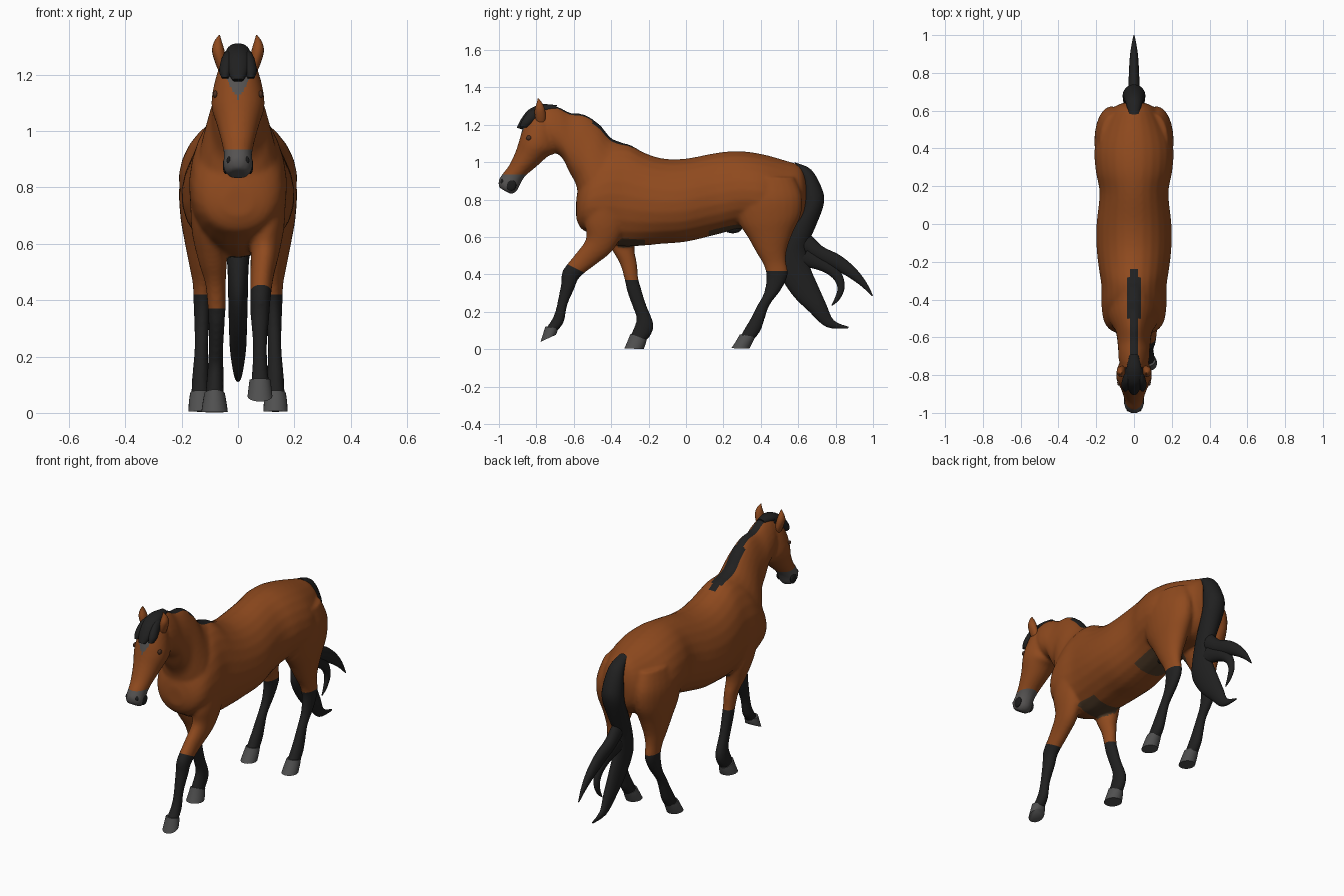
import bpy, bmesh, math
from mathutils import Vector


def material(name, rgb):
    m = bpy.data.materials.new(name)
    m.diffuse_color = (*rgb, 1)
    return m


COAT = material("bay coat", (0.275, 0.068, 0.013))
BLACK = material("black hair", (0.0145, 0.0145, 0.0145))
GREY = material("grey muzzle and star", (0.09, 0.085, 0.083))
HORN = material("hoof grey", (0.08, 0.08, 0.08))
SKIN = material("dark skin", (0.08, 0.045, 0.022))
EYE = material("eye brown", (0.075, 0.03, 0.015))
NOSTRIL = material("nostril dark", (0.012, 0.012, 0.012))


def smooth_path(sections, steps):
    """Catmull-Rom interpolation of section tuples."""
    out = []
    n = len(sections)
    for i in range(n - 1):
        p = [sections[max(0, min(n - 1, i + k))] for k in (-1, 0, 1, 2)]
        for s in range(steps):
            t = s / steps
            out.append([0.5 * (2 * b + (c - a) * t + (2 * a - 5 * b + 4 * c - d) * t * t
                               + (3 * b - a - 3 * c + d) * t ** 3) for a, b, c, d in zip(*p)])
    return out + [list(sections[-1])]


def loft(bm, sections, side=1, egg=0.0, steps=4, n=24):
    """Oval rings: (front y, z, back y, z, half width, centre x)."""
    rings = []
    for ay, az, by, bz, w, cx in smooth_path(sections, steps):
        ring = []
        for k in range(n):
            t = math.tau * k / n
            c = math.cos(t)
            x = cx + max(w, 0.001) * math.sin(t) * (1 - egg * c)
            ring.append(bm.verts.new((side * x, (ay + by) / 2 + (ay - by) / 2 * c,
                                      (az + bz) / 2 + (az - bz) / 2 * c)))
        rings.append(ring)
    faces = [bm.faces.new(rings[0]), bm.faces.new(rings[-1])]
    for r, q in zip(rings, rings[1:]):
        faces += [bm.faces.new((r[k], r[(k + 1) % n], q[(k + 1) % n], q[k])) for k in range(n)]
    bmesh.ops.recalc_face_normals(bm, faces=faces)


def add_object(name, bm, mats, angle=60):
    me = bpy.data.meshes.new(name)
    bm.to_mesh(me)
    bm.free()
    for m in mats:
        me.materials.append(m)
    ob = bpy.data.objects.new(name, me)
    bpy.context.collection.objects.link(ob)
    bpy.ops.object.select_all(action='DESELECT')
    ob.select_set(True)
    bpy.context.view_layer.objects.active = ob
    bpy.ops.object.shade_smooth_by_angle(angle=math.radians(angle))
    return ob


def loft_object(name, sections, mat, side=1, **kw):
    bm = bmesh.new()
    loft(bm, sections, side, **kw)
    return add_object(name, bm, [mat])


def ellipsoid(name, centre, radii, mat):
    bm = bmesh.new()
    bmesh.ops.create_uvsphere(bm, u_segments=16, v_segments=10, radius=1)
    for v in bm.verts:
        v.co = Vector(centre) + Vector(a * b for a, b in zip(v.co, radii))
    return add_object(name, bm, [mat])


# Trunk, neck and head profiles
TRUNK = [(.64, .92, .645, .80, .05, 0), (.61, .98, .62, .70, .11, 0), (.53, 1.01, .54, .64, .165, 0),
         (.40, 1.045, .42, .64, .207, 0), (.28, 1.06, .29, .645, .203, 0), (.16, 1.05, .17, .615, .182, 0),
         (0, 1.02, 0, .575, .198, 0), (-.12, 1.02, -.12, .565, .198, 0), (-.22, 1.05, -.22, .555, .188, 0),
         (-.32, 1.10, -.34, .55, .172, 0), (-.42, 1.08, -.44, .575, .172, 0), (-.52, .98, -.52, .62, .157, 0),
         (-.57, .88, -.565, .65, .115, 0), (-.587, .80, -.587, .70, .05, 0)]
NECK = [(-.24, 1.04, -.40, .70, .12, 0), (-.33, 1.10, -.48, .70, .14, 0), (-.40, 1.13, -.55, .74, .135, 0),
        (-.46, 1.20, -.575, .81, .115, 0), (-.54, 1.255, -.588, .88, .094, 0), (-.62, 1.265, -.625, .95, .086, 0),
        (-.68, 1.295, -.66, 1.02, .082, 0), (-.74, 1.305, -.71, 1.06, .078, 0), (-.78, 1.29, -.76, 1.10, .06, 0)]
HEAD = [(-.76, 1.295, -.70, 1.18, .05, 0), (-.82, 1.275, -.69, 1.10, .075, 0), (-.867, 1.20, -.70, 1.05, .092, 0),
        (-.888, 1.13, -.74, 1.03, .093, 0), (-.91, 1.06, -.79, .985, .075, 0), (-.945, .985, -.86, .925, .057, 0),
        (-.98, .94, -.885, .885, .05, 0), (-1.003, .90, -.905, .845, .052, 0), (-.999, .865, -.935, .828, .038, 0)]

# Leg profiles
HIND = [(.27, .92, .58, .92, .07, .11), (.25, .80, .62, .82, .088, .12), (.28, .68, .615, .72, .085, .12),
        (.33, .60, .57, .62, .07, .12), (.375, .52, .54, .535, .052, .122), (.415, .45, .535, .47, .037, .124),
        (.43, .385, .545, .40, .033, .125), (.415, .30, .51, .32, .027, .128), (.375, .225, .45, .24, .024, .13),
        (.345, .165, .42, .16, .028, .132), (.315, .115, .40, .10, .031, .133), (.285, .06, .362, .05, .034, .133)]
STEPPING = [(-.52, .80, -.33, .78, .06, .11), (-.54, .68, -.33, .65, .06, .105), (-.535, .59, -.39, .53, .05, .095),
            (-.595, .505, -.48, .455, .041, .085), (-.66, .42, -.568, .385, .036, .08),
            (-.667, .355, -.598, .32, .033, .078), (-.685, .265, -.633, .24, .026, .078),
            (-.70, .20, -.645, .18, .026, .078), (-.72, .155, -.655, .14, .029, .078),
            (-.755, .105, -.69, .095, .033, .078)]
STANDING = [(-.50, .80, -.30, .78, .06, .11), (-.46, .66, -.27, .64, .06, .105), (-.40, .54, -.275, .53, .05, .09),
            (-.355, .46, -.262, .46, .037, .08), (-.33, .38, -.255, .38, .032, .076),
            (-.315, .31, -.238, .32, .029, .076), (-.283, .22, -.213, .24, .026, .078),
            (-.265, .16, -.172, .13, .029, .08), (-.29, .09, -.195, .065, .032, .083),
            (-.30, .06, -.225, .04, .034, .083)]

# Body: fuse trunk, neck, head and legs into one smooth skin
bm = bmesh.new()
loft(bm, TRUNK, egg=.1)
loft(bm, NECK, egg=.25)
loft(bm, HEAD)
loft(bm, HIND)
loft(bm, HIND, side=-1)
loft(bm, STEPPING)
loft(bm, STANDING, side=-1)
raw = add_object("body_source", bm, [COAT])
mod = raw.modifiers.new("Fuse", 'REMESH')
mod.mode = 'VOXEL'
mod.voxel_size = .009
mod = raw.modifiers.new("Soften", 'SMOOTH')
mod.factor = .5
mod.iterations = 8
skin = bpy.data.meshes.new_from_object(raw.evaluated_get(bpy.context.evaluated_depsgraph_get()))
bpy.data.objects.remove(raw)
bm = bmesh.new()
bm.from_mesh(skin)
bpy.data.meshes.remove(skin)

# Clean cuts where the coat changes colour
STEP_N = Vector((0, .45, .9)).normalized()
STEP_P = Vector((0, -.605, .44))
cuts = [((0, 0, z), (0, 0, 1)) for z in (.935, .42, .37)] + [(STEP_P, STEP_N)]
cuts += [((x, 0, 0), (1, 0, 0)) for x in (-.1, -.036, -.022, .022, .036, .1)]
for co, no in cuts:
    bmesh.ops.bisect_plane(bm, geom=bm.verts[:] + bm.edges[:] + bm.faces[:], plane_co=co, plane_no=no)
bm.normal_update()
for f in bm.faces:
    c, nrm = f.calc_center_median(), f.normal
    if c.z < .5:                                            # stockings
        if c.y > .1:
            f.material_index = int(c.z < .42)
        elif c.x > 0:
            f.material_index = int((c - STEP_P).dot(STEP_N) < 0)
        else:
            f.material_index = int(c.z < .37)
    elif c.y < -.8 and c.z < .935:                          # muzzle
        f.material_index = 2
    elif c.y < -.84 and 1.11 < c.z < 1.22 and abs(c.x) < (c.z - 1.11) * .55 and nrm.y < -.3:
        f.material_index = 2                                # star
    elif -.78 < c.y < -.24 and c.z > 1.03 and nrm.z > .2:   # mane
        wide = .036 if -.5 < c.y < -.28 else .022
        f.material_index = int(abs(c.x) < wide)
    elif nrm.z < -.3 and c.z < .72 and abs(c.x) < .1 and (.12 < c.y < .36 or -.36 < c.y < -.22):
        f.material_index = 3                                # groin and girth
add_object("body", bm, [COAT, BLACK, GREY, SKIN])

# Hooves
HIND_HOOF = [(.288, .08, .37, .066, .036, .133), (.268, .045, .357, .04, .041, .133),
             (.243, .006, .34, .004, .043, .133)]
loft_object("hind_hoof_right", HIND_HOOF, HORN, steps=2)
loft_object("hind_hoof_left", HIND_HOOF, HORN, side=-1, steps=2)
loft_object("stepping_hoof", [(-.752, .122, -.686, .112, .037, .078), (-.765, .08, -.688, .095, .041, .078),
                              (-.778, .04, -.695, .078, .044, .078)], HORN, steps=2)
loft_object("standing_hoof", [(-.297, .083, -.21, .05, .037, .083), (-.314, .04, -.217, .025, .043, .083),
                              (-.33, .004, -.226, .002, .047, .083)], HORN, side=-1, steps=2)

# Tail and its loose locks
loft_object("tail", [(.58, 1.0, .60, .95, .03, 0), (.67, .96, .62, .90, .045, 0), (.73, .85, .62, .82, .058, 0),
                     (.735, .77, .61, .74, .06, 0), (.69, .65, .555, .63, .05, 0), (.65, .55, .51, .50, .038, 0),
                     (.66, .45, .505, .40, .035, 0), (.71, .33, .57, .29, .032, 0), (.75, .24, .66, .20, .028, 0),
                     (.79, .155, .75, .12, .015, 0), (.87, .12, .865, .11, .003, 0)], BLACK)
loft_object("tail_lock_upper", [(.66, .62, .58, .55, .03, 0), (.73, .55, .69, .48, .03, 0),
                                (.82, .505, .78, .435, .027, 0), (.90, .44, .87, .385, .022, 0),
                                (.96, .365, .94, .335, .013, 0), (1.0, .288, .995, .284, .003, 0)], BLACK)
loft_object("tail_lock_middle", [(.66, .55, .60, .45, .03, 0), (.76, .48, .72, .42, .025, 0),
                                 (.83, .41, .785, .38, .02, 0), (.848, .33, .81, .33, .016, 0),
                                 (.82, .265, .80, .285, .01, 0), (.78, .232, .778, .236, .003, 0)], BLACK)

# Forelock: a centre lock with a shorter lock on each side
loft_object("forelock", [(-.69, 1.305, -.70, 1.27, .024, 0), (-.77, 1.31, -.76, 1.26, .04, 0),
                         (-.84, 1.282, -.80, 1.23, .045, 0), (-.882, 1.23, -.84, 1.20, .038, 0),
                         (-.905, 1.185, -.875, 1.175, .02, 0)], BLACK)
SIDE_LOCK = [(-.77, 1.295, -.75, 1.25, .02, .025), (-.835, 1.275, -.80, 1.22, .024, .036),
             (-.876, 1.225, -.83, 1.20, .024, .043), (-.888, 1.19, -.85, 1.185, .012, .046)]
# Ears, eyes and nostrils on both sides
EAR = [(-.80, 1.215, -.755, 1.21, .014, .055), (-.808, 1.25, -.75, 1.245, .02, .063),
       (-.808, 1.285, -.755, 1.285, .022, .07), (-.798, 1.317, -.768, 1.315, .014, .071),
       (-.793, 1.34, -.787, 1.34, .002, .066)]
for s, label in ((1, "right"), (-1, "left")):
    loft_object("forelock_side_" + label, SIDE_LOCK, BLACK, side=s, n=16)
    loft_object("ear_" + label, EAR, COAT, side=s, n=16)
    ellipsoid("eye_" + label, (s * .08, -.84, 1.13), (.009, .016, .013), EYE)
    ellipsoid("nostril_" + label, (s * .03, -.981, .895), (.011, .011, .015), NOSTRIL)
    ellipsoid("mouth_corner_" + label, (s * .044, -.935, .877), (.01, .028, .03), NOSTRIL)

# Sheath under the belly
ellipsoid("sheath", (0, .25, .65), (.03, .05, .03), BLACK)
